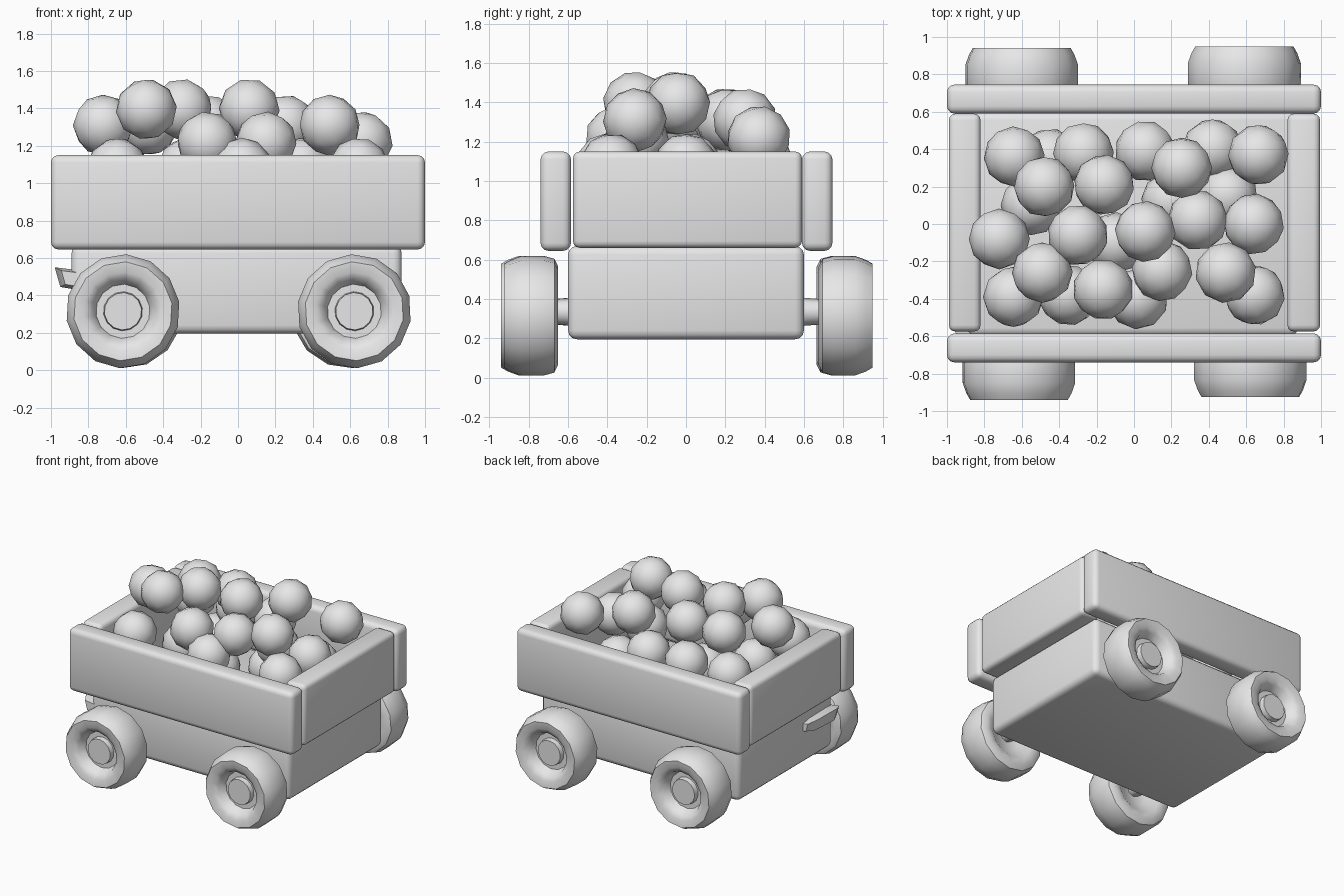
import bpy, bmesh, math
from mathutils import Matrix, Vector

if "Cube" in bpy.data.objects:
    bpy.data.objects.remove(bpy.data.objects["Cube"])

grey = bpy.data.materials.new("plain_grey")
grey.diffuse_color = (0.8, 0.8, 0.8, 1)
grey.use_nodes = True
grey.node_tree.nodes["Principled BSDF"].inputs["Base Color"].default_value = grey.diffuse_color


def finish(name, bm, angle=40):
    bmesh.ops.recalc_face_normals(bm, faces=bm.faces)
    me = bpy.data.meshes.new(name)
    bm.to_mesh(me)
    bm.free()
    me.materials.append(grey)
    ob = bpy.data.objects.new(name, me)
    bpy.context.collection.objects.link(ob)
    bpy.ops.object.select_all(action='DESELECT')
    ob.select_set(True)
    bpy.context.view_layer.objects.active = ob
    bpy.ops.object.shade_smooth_by_angle(angle=math.radians(angle))
    return ob


def rounded_box(name, lo, hi, bevel):
    lo, hi = Vector(lo), Vector(hi)
    bm = bmesh.new()
    bmesh.ops.create_cube(bm, size=1, matrix=Matrix.Translation((lo + hi) / 2)
                          @ Matrix.Diagonal((*(hi - lo), 1)))
    bmesh.ops.bevel(bm, geom=bm.edges[:], offset=bevel, segments=3,
                    profile=0.5, affect='EDGES')
    return finish(name, bm)


def lathe_y(name, profile, centre, side, sides, turn=0):
    """Revolve (radius, y) points around the y axis; side flips the direction."""
    bm = bmesh.new()
    vs = [bm.verts.new((r, y, 0)) for r, y in profile]
    es = [bm.edges.new(p) for p in zip(vs, vs[1:])]
    bmesh.ops.spin(bm, geom=vs + es, axis=(0, 1, 0), cent=(0, 0, 0),
                   angle=2 * math.pi, steps=sides)
    bmesh.ops.remove_doubles(bm, verts=bm.verts, dist=0.0005)
    bm.transform(Matrix.Translation(centre) @ Matrix.Diagonal((1, side, 1, 1))
                 @ Matrix.Rotation(turn, 4, 'Y'))
    return finish(name, bm, 45)


# Cart body and the four planks of the box
rounded_box("cart_body", (-0.89, -0.60, 0.195), (0.875, 0.60, 0.67), 0.045)
rounded_box("front_plank", (-1, -0.74, 0.645), (1, -0.585, 1.15), 0.04)
rounded_box("back_plank", (-1, 0.59, 0.645), (1, 0.745, 1.15), 0.04)
rounded_box("left_plank", (-0.99, -0.575, 0.66), (-0.82, 0.59, 1.15), 0.035)
rounded_box("right_plank", (0.82, -0.575, 0.66), (0.995, 0.59, 1.15), 0.035)

# Wheels with a recessed hub, measured from the outer face (y = 0) inwards
tyre = [(0, -0.05), (0.10, -0.05), (0.105, -0.09), (0.145, -0.09), (0.17, -0.03),
        (0.21, -0.005), (0.265, 0), (0.285, -0.035), (0.305, -0.09), (0.305, -0.20),
        (0.29, -0.255), (0.25, -0.275), (0.19, -0.265), (0.11, -0.21), (0, -0.20)]
axle = [(0, -0.2), (0.06, -0.2), (0.075, -0.40), (0, -0.40)]
for label, x, y in (("front_left", -0.615, -0.94), ("front_right", 0.622, -0.925),
                    ("back_left", -0.60, 0.94), ("back_right", 0.59, 0.95)):
    side = 1 if y > 0 else -1
    lathe_y(label + "_wheel", tyre, (x, y, 0.315), side, 14, x)
    lathe_y(label + "_axle", axle, (x, y, 0.335), side, 8)

# Tapered hitch bar on the left end
bm = bmesh.new()
section = [(-0.98, 0.55), (-0.86, 0.535), (-0.86, 0.43), (-0.95, 0.445)]
rings = []
for y, s in ((-0.60, 0.7), (-0.53, 1.0), (-0.30, 0.9), (-0.22, 0.6)):
    rings.append([bm.verts.new((-0.86 + (x + 0.86) * s, y, 0.49 + (z - 0.49) * s))
                  for x, z in section])
for a, b in zip(rings, rings[1:]):
    for i in range(4):
        j = (i + 1) % 4
        bm.faces.new((a[i], a[j], b[j], b[i]))
bm.faces.new(rings[0])
bm.faces.new(rings[-1])
finish("hitch", bm, 50)

# Heap of balls, listed in layers as x, y with their height
layers = {
    0.83: [(-0.45, 0.35), (0.42, 0.40), (-0.35, -0.38), (0.50, 0.15), (-0.55, 0.10),
           (0.20, 0.12), (-0.10, -0.10)],
    1.08: [(-0.64, 0.36), (-0.27, 0.38), (0.06, 0.39), (0.64, 0.00), (-0.645, -0.39),
           (0.645, -0.38), (0.02, -0.40), (0.34, 0.02)],
    1.22: [(0.665, 0.37), (-0.165, -0.35), (0.15, -0.25)],
    1.31: [(0.255, 0.30), (-0.16, 0.21), (0.49, -0.26), (-0.72, -0.08), (-0.48, 0.20)],
    1.395: [(-0.30, -0.06), (0.06, -0.04), (-0.49, -0.26)],
}
n = 0
for z, spots in layers.items():
    for x, y in spots:
        n += 1
        bm = bmesh.new()
        bmesh.ops.create_icosphere(bm, subdivisions=2, radius=0.163)
        bm.transform(Matrix.Translation((x, y, z)) @ Matrix.Rotation(n * 0.9, 4, 'X')
                     @ Matrix.Rotation(n * 1.7, 4, 'Z'))
        finish(f"ball_{n}", bm, 60)
